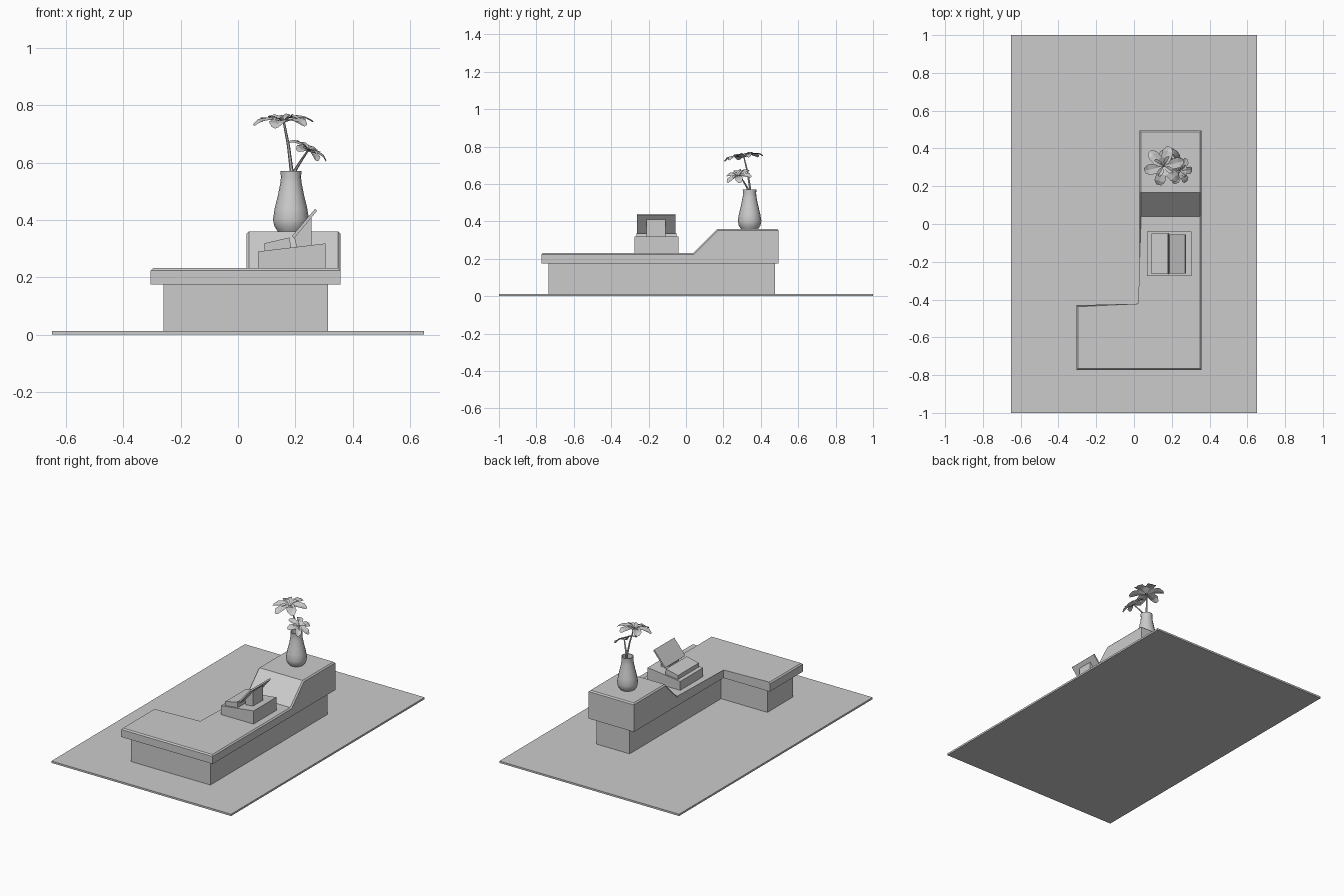
import bpy, bmesh
from math import pi, sin, cos, radians
from mathutils import Vector, Matrix

if "Cube" in bpy.data.objects:
    bpy.data.objects.remove(bpy.data.objects["Cube"])


def make(name, bm):
    bmesh.ops.recalc_face_normals(bm, faces=bm.faces[:])
    me = bpy.data.meshes.new(name)
    bm.to_mesh(me)
    bm.free()
    ob = bpy.data.objects.new(name, me)
    bpy.context.collection.objects.link(ob)
    return ob


def prism(name, plan, z0, tops, top_faces=None, bevel=0):
    """Vertical prism over a plan outline, with a top height per corner."""
    bm = bmesh.new()
    n = len(plan)
    lo = [bm.verts.new((x, y, z0)) for x, y in plan]
    hi = [bm.verts.new((x, y, z)) for (x, y), z in zip(plan, tops)]
    bm.faces.new(lo[::-1])
    for f in top_faces or [range(n)]:
        bm.faces.new([hi[i] for i in f])
    for i in range(n):
        j = (i + 1) % n
        bm.faces.new((lo[i], lo[j], hi[j], hi[i]))
    if bevel:
        rim = [bm.edges.get((hi[i], hi[(i + 1) % n])) for i in range(n)]
        bmesh.ops.bevel(bm, geom=rim, offset=bevel, segments=1, affect='EDGES')
    return make(name, bm)


def rect(x0, x1, y0, y1):
    return [(x0, y0), (x1, y0), (x1, y1), (x0, y1)]


def extrude_y(name, profile, y0, y1):
    """Front-view (x, z) profile extruded along y."""
    bm = bmesh.new()
    f = bm.faces.new([bm.verts.new((x, y0, z)) for x, z in profile])
    r = bmesh.ops.extrude_face_region(bm, geom=[f])
    vs = [v for v in r['geom'] if isinstance(v, bmesh.types.BMVert)]
    bmesh.ops.translate(bm, verts=vs, vec=(0, y1 - y0, 0))
    return make(name, bm)


# Floor slab and L-shaped desk
prism("floor_slab", rect(-.65, .65, -1, 1), 0, [.012] * 4)
base = [(-.26, -.735), (.315, -.735), (.315, .475), (.075, .475), (.075, -.47), (-.26, -.47)]
prism("desk_base", base, .012, [.176] * 6)
counter = [(-.305, -.772), (.357, -.772), (.357, .04), (.357, .168), (.357, .495),
           (.03, .495), (.03, .168), (.03, .04), (.03, -.43), (-.305, -.43)]
L, H = .232, .36
prism("desk_counter", counter, .175, [L, L, L, H, H, H, H, L, L, L],
      [(0, 1, 2, 7, 8, 9), (2, 3, 6, 7), (3, 4, 5, 6)], bevel=.008)

# Register: body, key panel, display post, tilted display
extrude_y("register_body", [(.07, .23), (.305, .23), (.305, .318), (.07, .29)], -.275, -.04)
extrude_y("register_keys", [(.093, .292), (.185, .303), (.18, .339), (.093, .319)], -.265, -.05)
extrude_y("register_post", [(.205, .305), (.257, .312), (.257, .412), (.195, .345)], -.21, -.11)
extrude_y("register_screen", [(.188, .343), (.196, .336), (.276, .432), (.269, .439)], -.262, -.055)

# Vase: lathed profile with an open, hollow neck
VX, VY, N = .185, .34, 16
profile = [(.046, .36), (.058, .378), (.063, .402), (.057, .44), (.046, .485), (.037, .53),
           (.035, .55), (.037, .571), (.032, .571), (.030, .55), (.032, .53), (.038, .48)]
bm = bmesh.new()
rings = [[bm.verts.new((VX + r * cos(2 * pi * i / N), VY + r * sin(2 * pi * i / N), z))
          for i in range(N)] for r, z in profile]
for a, b in zip(rings, rings[1:]):
    for i in range(N):
        j = (i + 1) % N
        bm.faces.new((a[i], a[j], b[j], b[i]))
bm.faces.new(rings[0][::-1])
bm.faces.new(rings[-1])
vase = make("vase", bm)
bpy.context.view_layer.objects.active = vase
vase.select_set(True)
bpy.ops.object.shade_smooth_by_angle(angle=radians(40))


def stem(name, pts):
    """Thin six-sided tapered tube through the given points."""
    bm = bmesh.new()
    rs = []
    for k, p in enumerate(pts):
        r = .008 - .004 * k / (len(pts) - 1)
        rs.append([bm.verts.new((p[0] + r * cos(i * pi / 3), p[1] + r * sin(i * pi / 3), p[2]))
                   for i in range(6)])
    for a, b in zip(rs, rs[1:]):
        for i in range(6):
            bm.faces.new((a[i], a[(i + 1) % 6], b[(i + 1) % 6], b[i]))
    bm.faces.new(rs[0][::-1])
    bm.faces.new(rs[-1])
    make(name, bm)


def flower(name, loc, tilt_x, tilt_y, size, turn):
    """Outer ring of six drooping petals and a smaller raised inner ring."""
    bm = bmesh.new()
    rot = Matrix.Rotation(tilt_y, 4, 'Y') @ Matrix.Rotation(tilt_x, 4, 'X')
    for count, s, lift, off in ((6, 1, 0, 0), (4, .55, .14, .5)):
        for k in range(count):
            m = (Matrix.Translation(loc) @ rot @
                 Matrix.Rotation(2 * pi * (k + off) / count + turn, 4, 'Z') @ Matrix.Scale(size, 4))
            rows = []
            for d, w, z in ((.06, .06, -.06), (.42, .25, .06), (.78, .27, .02), (1, .12, -.12)):
                rows.append([bm.verts.new(m @ Vector((d * s, q * w * s, z * s + lift * d
                                                      + .05 * abs(q))))
                             for q in (-1, 0, 1)])
            for a, b in zip(rows, rows[1:]):
                for i in range(2):
                    bm.faces.new((a[i], b[i], b[i + 1], a[i + 1]))
    make(name, bm)


# Two flowers standing in the vase
stem("tall_stem", [(.195, .345, .49), (.186, .342, .58), (.176, .33, .66), (.160, .31, .742)])
stem("short_stem", [(.18, .34, .49), (.20, .33, .575), (.222, .31, .61), (.248, .285, .648)])
flower("tall_flower", (.158, .307, .747), radians(8), radians(-2), .106, .25)
flower("short_flower", (.245, .28, .645), radians(12), radians(28), .074, .1)
